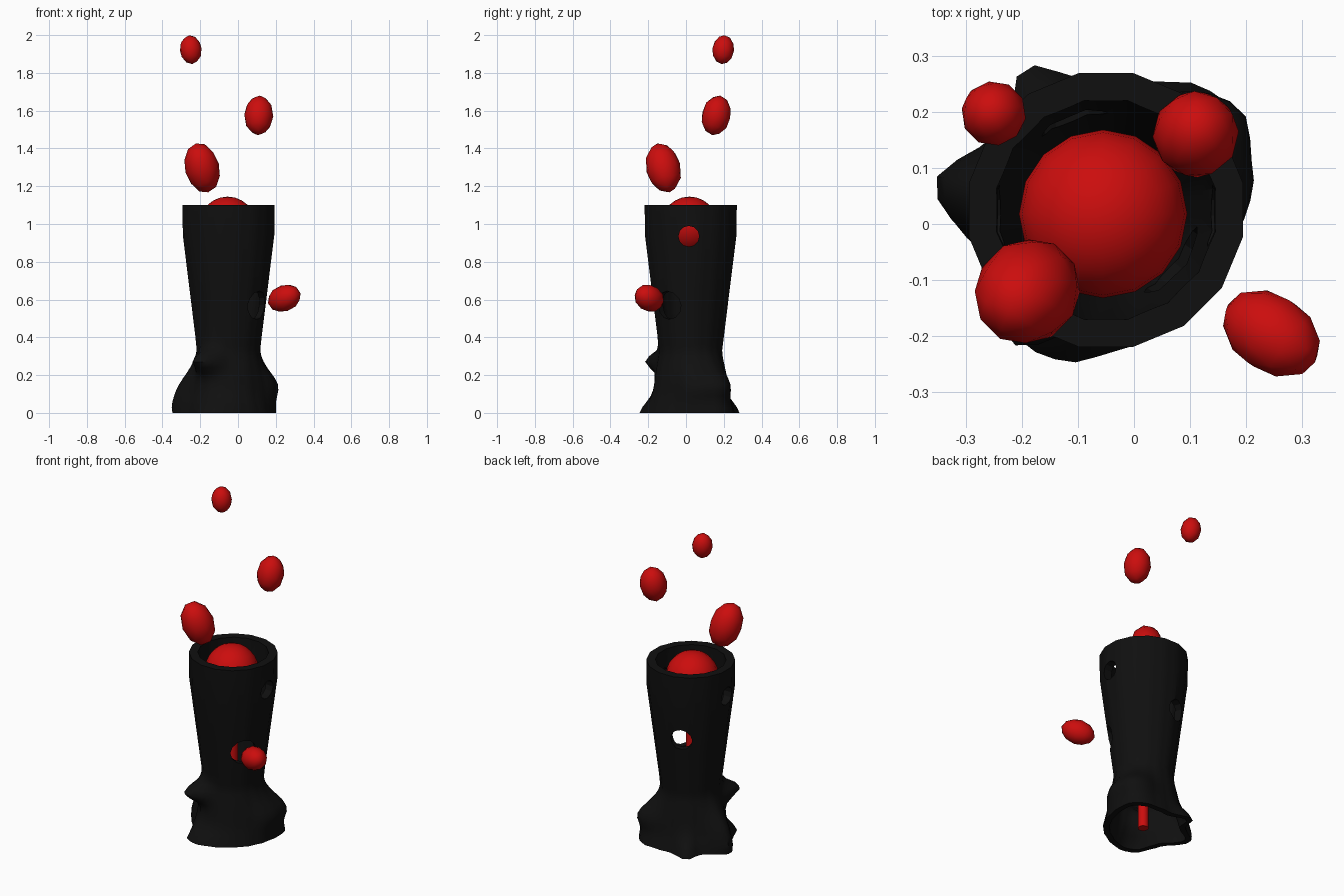
import bpy, bmesh, math
from mathutils import Vector

if "Cube" in bpy.data.objects:
    bpy.data.objects.remove(bpy.data.objects["Cube"])

CX, CY = -0.05, 0.025   # axis of the stack


def material(name, color):
    m = bpy.data.materials.new(name)
    m.diffuse_color = color
    m.use_nodes = True
    m.node_tree.nodes["Principled BSDF"].inputs["Base Color"].default_value = m.diffuse_color
    return m


BLACK = material("black_rock", (0.005, 0.005, 0.005, 1))
RED = material("molten_red", (0.6, 0.004, 0.004, 1))


def make_object(name, bm, mat, angle=60):
    bmesh.ops.recalc_face_normals(bm, faces=bm.faces)
    me = bpy.data.meshes.new(name)
    bm.to_mesh(me)
    bm.free()
    ob = bpy.data.objects.new(name, me)
    bpy.context.collection.objects.link(ob)
    me.materials.append(mat)
    bpy.ops.object.select_all(action='DESELECT')
    ob.select_set(True)
    bpy.context.view_layer.objects.active = ob
    bpy.ops.object.shade_smooth_by_angle(angle=math.radians(angle))
    return ob


# Stack wall: 16-sided taper with lumps of rock swelling out of the foot
PROFILE = [(0, .225), (.1, .2), (.22, .183), (.32, .165), (.94, .242), (1.1, .244)]
# angle, height, swell, angular spread, vertical spread
LUMPS = [(119, 0, .065, 9, .06), (172, .1, .085, 13, .09), (172, 0, .03, 12, .05),
         (241, 0, .04, 14, .05), (262, 0, .03, 18, .05), (38, .14, .1, 17, .07),
         (40, 0, .05, 20, .04), (2, .14, .05, 15, .07), (234, .275, .115, 15, .04)]


def profile_radius(z):
    for (z0, r0), (z1, r1) in zip(PROFILE, PROFILE[1:]):
        if z <= z1:
            return r0 + (r1 - r0) * (z - z0) / (z1 - z0)
    return PROFILE[-1][1]


def wall_radius(deg, z):
    flat = (deg + 11.25) % 22.5 - 11.25
    r = profile_radius(z) / math.cos(math.radians(flat))
    if z < 0.5:
        for a, h, amp, sa, sz in LUMPS:
            d = (deg - a + 180) % 360 - 180
            r += amp * math.exp(-.5 * (d / sa) ** 2 - .5 * ((z - h) / sz) ** 2)
    return r


STEPS = 48
levels = [i * .03 for i in range(13)] + [.40, .62, .94, 1.1]
loop = [(z, 0) for z in levels] + [(z, .05 if z > .9 else .035) for z in reversed(levels)]
bm = bmesh.new()
rings = []
for z, inset in loop:
    ring = []
    for i in range(STEPS):
        deg = 11.25 + i * 360 / STEPS
        a, r = math.radians(deg), wall_radius(deg, z) - inset
        ring.append(bm.verts.new((CX + r * math.cos(a), CY + r * math.sin(a), z)))
    rings.append(ring)
for k in range(len(rings)):
    p, q = rings[k], rings[(k + 1) % len(rings)]
    for i in range(STEPS):
        j = (i + 1) % STEPS
        bm.faces.new((p[i], p[j], q[j], q[i]))
stack = make_object("stack_wall", bm, BLACK, 50)

# Vent holes: one pair straight across near the top, two single ones lower down
VENTS = [((CX, .015, .935), (1, 0, 0), .055, 1.0),
         ((.10, -.09, .57), (.8, -.6, 0), .075, .2),
         ((-.118, .21, .70), (-.35, .94, 0), .063, .2)]
for pos, direction, radius, depth in VENTS:
    bpy.ops.mesh.primitive_cylinder_add(vertices=12, radius=radius, depth=depth, location=pos)
    cutter = bpy.context.object
    cutter.name = "vent_cutter"
    cutter.hide_render = True
    cutter.rotation_euler = Vector(direction).to_track_quat('Z', 'Y').to_euler()
    cutter.data.materials.append(BLACK)
    bpy.context.view_layer.update()
    bpy.context.view_layer.objects.active = stack
    mod = stack.modifiers.new("vent", 'BOOLEAN')
    mod.operation, mod.solver, mod.object = 'DIFFERENCE', 'EXACT', cutter
    bpy.ops.object.modifier_apply(modifier=mod.name)
    bpy.data.objects.remove(cutter)

# Molten ball in the mouth, on a thin column rising from the ground
bm = bmesh.new()
bmesh.ops.create_uvsphere(bm, u_segments=16, v_segments=12, radius=.15)
bmesh.ops.translate(bm, verts=bm.verts, vec=(-.055, .018, .995))
make_object("molten_ball", bm, RED)

bm = bmesh.new()
bmesh.ops.create_cone(bm, cap_ends=True, segments=12, radius1=.03, radius2=.03, depth=.87)
bmesh.ops.translate(bm, verts=bm.verts, vec=(CX, .02, .435))
make_object("molten_column", bm, RED)

# Flying blobs: centre, long axis, half length, radius
BLOBS = [((-.25, .197, 1.923), (-.1, .1, 1), .077, .058),
         ((.11, .16, 1.575), (.05, .2, 1), .107, .077),
         ((-.19, -.12, 1.297), (-.25, -.25, 1), .137, .092),
         ((.245, -.195, .607), (.75, -.5, .3), .098, .07)]
for n, (pos, axis, half, radius) in enumerate(BLOBS, 1):
    bm = bmesh.new()
    bmesh.ops.create_icosphere(bm, subdivisions=2, radius=1)
    turn = Vector(axis).to_track_quat('Z', 'Y')
    for v in bm.verts:
        v.co = turn @ Vector((v.co.x * radius, v.co.y * radius, v.co.z * half)) + Vector(pos)
    make_object(f"flying_blob_{n}", bm, RED)
